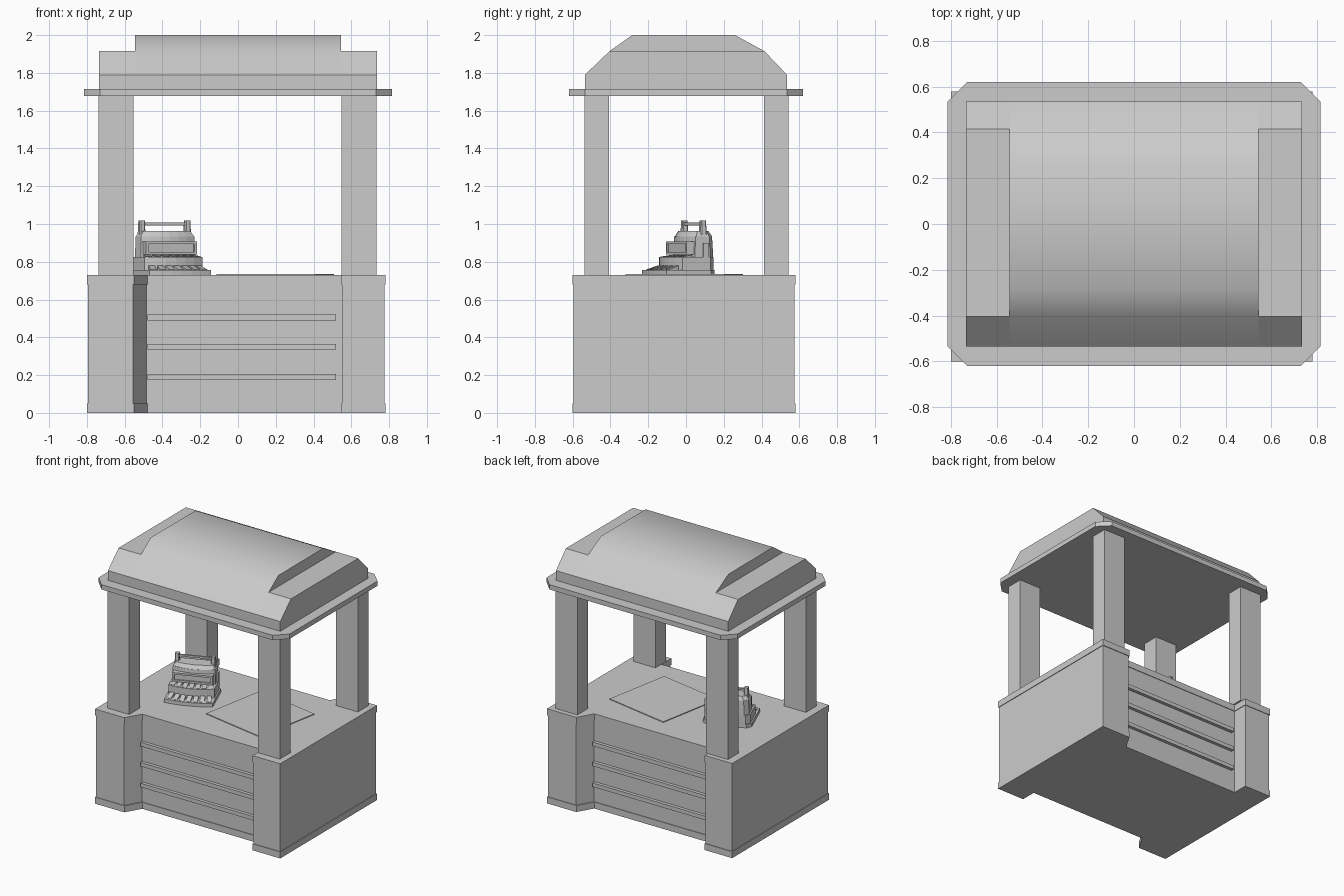
import bpy, bmesh, math
from mathutils import Matrix, Vector

if "Cube" in bpy.data.objects:
    bpy.data.objects.remove(bpy.data.objects["Cube"])


def prism(name, pts, a, b, axis='z', top=None, mat=None):
    """Extrude a 2D outline from a to b; `top` scales the far end for a taper."""
    bm = bmesh.new()
    t = top or (1, 1)

    def co(p, h):
        return (p[0], p[1], h) if axis == 'z' else (h, p[0], p[1])
    lo = [bm.verts.new(co(p, a)) for p in pts]
    hi = [bm.verts.new(co((p[0] * t[0], p[1] * t[1]), b)) for p in pts]
    n = len(pts)
    bm.faces.new(lo[::-1])
    bm.faces.new(hi)
    for i in range(n):
        bm.faces.new((lo[i], lo[(i + 1) % n], hi[(i + 1) % n], hi[i]))
    bmesh.ops.recalc_face_normals(bm, faces=bm.faces)
    if mat:
        bm.transform(mat)
    me = bpy.data.meshes.new(name)
    bm.to_mesh(me)
    bm.free()
    ob = bpy.data.objects.new(name, me)
    bpy.context.collection.objects.link(ob)
    return ob


def box(name, x0, x1, y0, y1, z0, z1, mat=None):
    return prism(name, [(x0, y0), (x1, y0), (x1, y1), (x0, y1)], z0, z1, mat=mat)


def octagon(x0, x1, y0, y1, c):
    return [(x0 + c, y0), (x1 - c, y0), (x1, y0 + c), (x1, y1 - c),
            (x1 - c, y1), (x0 + c, y1), (x0, y1 - c), (x0, y0 + c)]


# Counter: recessed front and back, turned 180 degrees from one another
def counter_outline(e):
    hx, hy, r = 0.785 + e, 0.585 + e, 0.465 + e
    half = [(-hx, -hy), (-0.545 + e, -hy), (-0.475 + e, -r),
            (0.56 - e, -r), (0.56 - e, -hy), (hx, -hy)]
    return half + [(-x, -y) for x, y in half]


C = Matrix.Translation((-0.01, -0.01, 0))
prism("counter_body", counter_outline(0), 0.05, 0.68, mat=C)
prism("counter_base_trim", counter_outline(0.005), 0, 0.05, mat=C)
prism("counter_top", counter_outline(0.005), 0.68, 0.73, mat=C)

# Horizontal slats in both recesses
for side, ang in (("front", 0), ("back", math.pi)):
    for i, z in enumerate((0.175, 0.335, 0.49)):
        box(f"{side}_slat_{i}", -0.47, 0.53, -0.49, -0.45, z, z + 0.03,
            mat=C @ Matrix.Rotation(ang, 4, 'Z'))

# Corner posts
for xn, x in (("left", -0.645), ("right", 0.64)):
    for yn, y in (("front", -0.473), ("back", 0.478)):
        box(f"{yn}_{xn}_post", x - 0.093, x + 0.093, y - 0.065, y + 0.065, 0.73, 1.69)

# Roof: eaves plate, raised middle and lower ends
prism("roof_eaves", octagon(-0.815, 0.815, -0.62, 0.62, 0.085), 1.678, 1.715)
low = [(-0.535, 1.715), (0.535, 1.715), (0.535, 1.79), (0.415, 1.915),
       (-0.405, 1.915), (-0.535, 1.79)]
mid = low[:4] + [(0.26, 2.0), (-0.285, 2.0)] + low[4:]
roof = prism("roof_middle", mid, -0.545, 0.545, 'x')
prism("roof_left_end", low, -0.735, -0.545, 'x')
prism("roof_right_end", low, 0.545, 0.735, 'x')
bpy.context.view_layer.objects.active = roof
roof.select_set(True)
bpy.ops.object.shade_smooth_by_angle(angle=math.radians(40))

# Flat mat lying slightly turned on the counter
box("counter_mat", -0.267, 0.267, -0.267, 0.267, 0.728, 0.736,
    mat=Matrix.Translation((0.197, -0.01, 0)) @ Matrix.Rotation(math.radians(-10.5), 4, 'Z'))

# Cash register, turned toward the right
R = Matrix.Translation((-0.39, 0.04, 0)) @ Matrix.Rotation(math.radians(22), 4, 'Z')


def bowed(hw, front, back, bow):
    """Plan outline with a bowed front and clipped back corners."""
    f = [(hw * k / 3, -front + bow * (k / 3) ** 2) for k in range(-3, 4)]
    return f + [(hw, back - 0.03), (hw - 0.03, back), (-hw + 0.03, back), (-hw, back - 0.03)]


prism("register_drawer", bowed(0.175, 0.245, 0.06, 0.02), 0.725, 0.757, mat=R)
prism("register_lower_body", bowed(0.165, 0.165, 0.06, 0.035), 0.757, 0.825, mat=R)
prism("register_upper_body", bowed(0.155, 0.085, 0.062, 0.03), 0.825, 0.935,
      top=(0.98, 0.9), mat=R)
prism("register_cap", bowed(0.152, 0.075, 0.056, 0.03), 0.935, 0.962,
      top=(0.88, 0.75), mat=R)

# Two bowed rows of keys
for row, (f, z, w, t) in enumerate(((0.205, 0.757, 0.155, 0.022), (0.125, 0.825, 0.15, 0.012))):
    for k in range(-3, 4):
        x, y = w * 0.9 * k / 3, -f + 0.025 * (k / 3) ** 2
        K = R @ Matrix.Translation((x, y, z)) @ Matrix.Rotation(math.radians(4 * k), 4, 'Z')
        prism(f"register_key_{row}_{k + 3}", [(-0.03, -0.002), (0.03, 0), (0.03, t), (-0.03, 0.002)],
              -0.017, 0.017, 'x', mat=K)

# Display: frame built from four bars around a thin panel
box("display_panel", -0.135, 0.135, -0.09, -0.04, 0.845, 0.9, mat=R)
for n, z in (("lower", 0.838), ("upper", 0.893)):
    box(f"display_{n}_bar", -0.145, 0.145, -0.1, -0.05, z, z + 0.014, mat=R)
for n, x in (("left", -0.145), ("right", 0.131)):
    box(f"display_{n}_bar", x, x + 0.014, -0.1, -0.05, 0.838, 0.907, mat=R)

# Top rail on two uprights, and a small side lever
for n, x in (("left", -0.13), ("right", 0.13)):
    prism(f"rail_{n}_upright", octagon(-0.018, 0.018, -0.018, 0.018, 0.006), 0.94, 1.018,
          top=(0.8, 0.8), mat=R @ Matrix.Translation((x, 0, 0)))
box("rail_bar", -0.13, 0.13, -0.007, 0.007, 0.993, 1.007, mat=R)
box("register_lever", 0.155, 0.168, -0.01, 0.02, 0.78, 0.9, mat=R)
